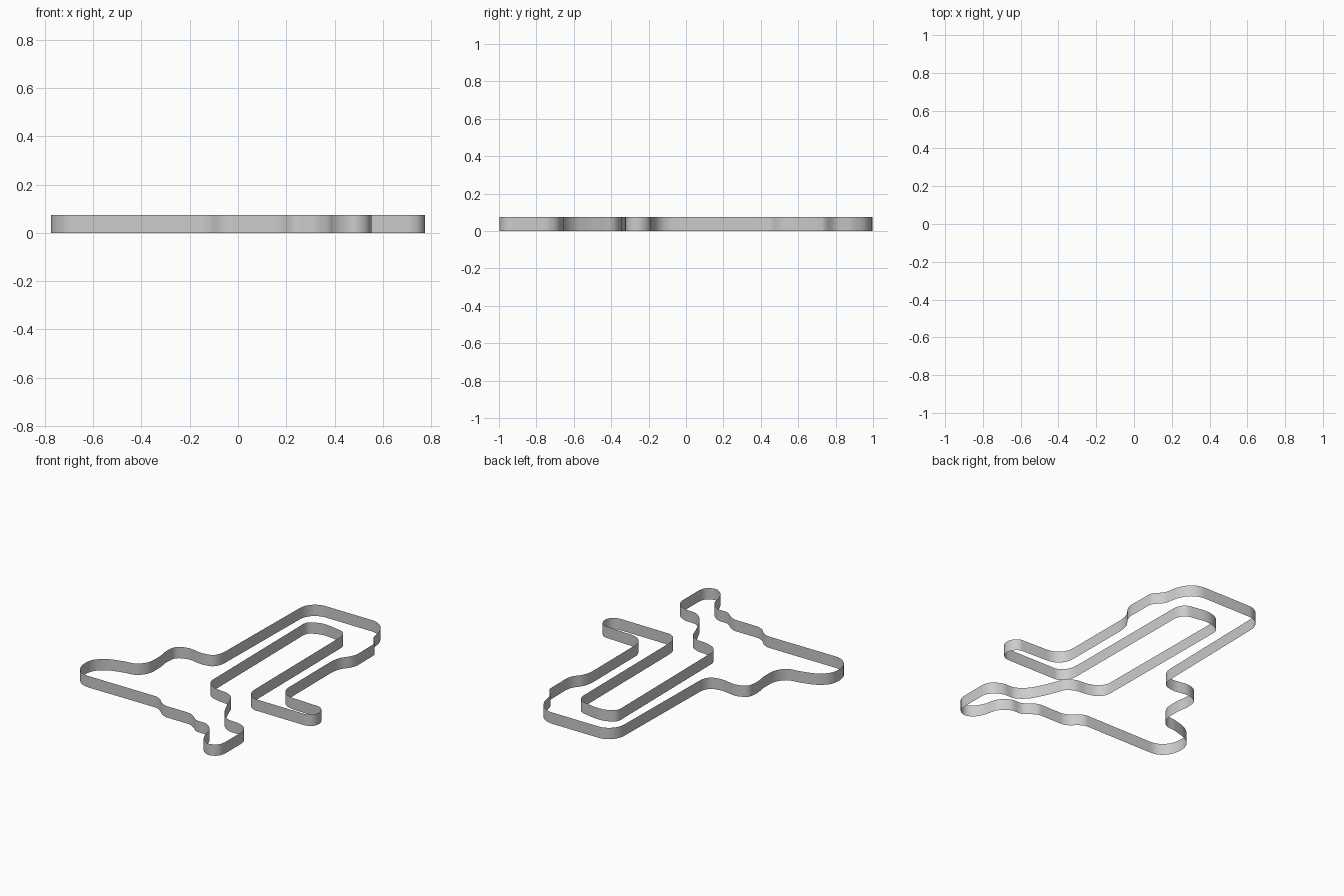
import bpy, bmesh
from mathutils import Vector

if "Cube" in bpy.data.objects:
    bpy.data.objects.remove(bpy.data.objects["Cube"])

HEIGHT = 0.075
STRAIGHT = 0.145      # longer segments are kept as straight walls

# plan outline of the thin closed wall
outline = [
    (-.775, -.50), (-.75, -.575), (-.70, -.617), (-.64, -.627), (-.165, -.63),
    (-.115, -.65), (-.07, -.69), (-.02, -.707), (.13, -.708),
    (.18, -.727), (.23, -.765), (.31, -.775), (.37, -.825), (.40, -.92),
    (.43, -.97), (.485, -.998), (.535, -.975), (.553, -.91), (.553, -.755),
    (.53, -.695), (.47, -.66), (.385, -.65), (.325, -.605), (.28, -.53),
    (.24, -.437), (.215, -.38), (.17, -.35), (.08, -.335), (.02, -.31), (-.015, -.24),
    (-.023, .68), (-.015, .745), (.03, .775), (.17, .775), (.235, .755), (.265, .69),
    (.27, -.20), (.29, -.28), (.35, -.32), (.70, -.325),
    (.762, -.30), (.77, -.235), (.715, -.188), (.53, -.18), (.45, -.145), (.42, -.07),
    (.418, .365), (.435, .45), (.475, .51), (.487, .56), (.485, .72),
    (.43, .80), (.405, .90), (.36, .965), (.28, .995), (-.06, .998),
    (-.13, .973), (-.17, .89), (-.183, .12), (-.215, .045), (-.27, .03), (-.41, .038),
    (-.46, .01), (-.474, -.05), (-.464, -.16), (-.475, -.265), (-.515, -.315),
    (-.605, -.335), (-.72, -.378), (-.76, -.42),
]


def smooth_loop(points, steps=6):
    """Closed Hermite curve that keeps long segments straight."""
    p = [Vector(q) for q in points]
    n = len(p)
    seg = [p[(i + 1) % n] - p[i] for i in range(n)]
    tan = []
    for i in range(n):
        a, b = seg[i - 1], seg[i]
        if max(a.length, b.length) > STRAIGHT:
            t = a if a.length > b.length else b
        else:
            t = a.normalized() * b.length + b.normalized() * a.length
        tan.append(t.normalized())
    out = []
    for i in range(n):
        d = seg[i].length
        j = (i + 1) % n
        if d > STRAIGHT:
            out.append(p[i])
            continue
        for k in range(steps):
            t = k / steps
            out.append(p[i] * (2*t**3 - 3*t**2 + 1) + tan[i] * d * (t**3 - 2*t**2 + t)
                       + p[j] * (3*t**2 - 2*t**3) + tan[j] * d * (t**3 - t**2))
    return out


# extrude the outline into an open-topped ribbon
bm = bmesh.new()
loop = smooth_loop(outline)
low = [bm.verts.new((q.x, q.y, 0)) for q in loop]
high = [bm.verts.new((q.x, q.y, HEIGHT)) for q in loop]
for i in range(len(loop)):
    j = (i + 1) % len(loop)
    bm.faces.new((low[i], low[j], high[j], high[i]))
mesh = bpy.data.meshes.new("outline_wall")
bm.to_mesh(mesh)
bm.free()
wall = bpy.data.objects.new("outline_wall", mesh)
bpy.context.collection.objects.link(wall)
bpy.context.view_layer.objects.active = wall
wall.select_set(True)
bpy.ops.object.shade_smooth_by_angle()
